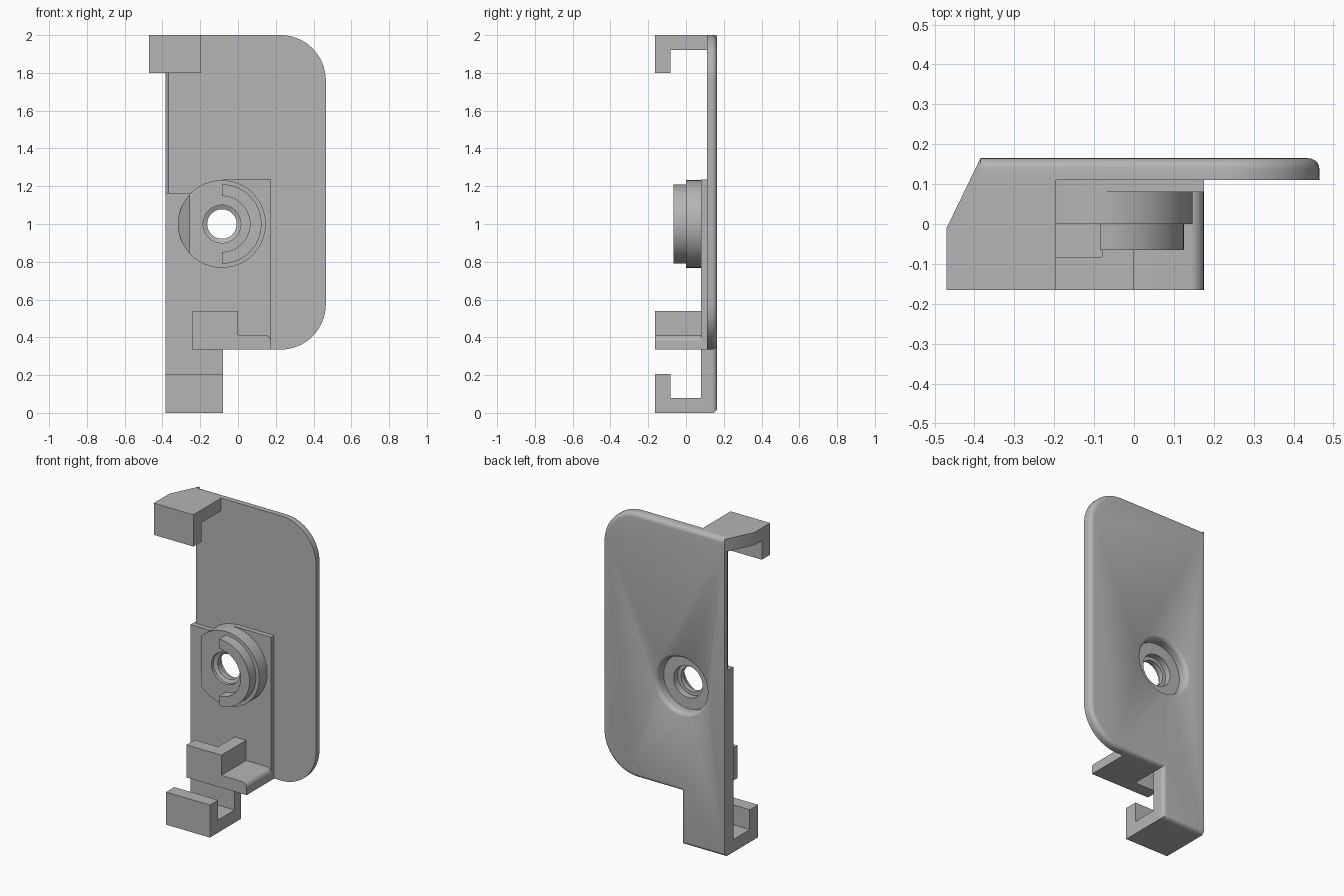
import bpy, bmesh, math
from mathutils import Vector

if "Cube" in bpy.data.objects:
    bpy.data.objects.remove(bpy.data.objects["Cube"], do_unlink=True)

grey = bpy.data.materials.new("plain grey")
grey.use_nodes = True
grey.diffuse_color = (0.46, 0.46, 0.46, 1)
grey.node_tree.nodes["Principled BSDF"].inputs["Base Color"].default_value = grey.diffuse_color

BACK, FRONT, LEFT = 0.165, -0.165, -0.385   # main outer planes
PLATE, PAD = 0.11, 0.08                     # front faces of plate and pad
CX, CZ = -0.085, 1.0                        # boss axis


def finish(name, bm):
    bmesh.ops.recalc_face_normals(bm, faces=bm.faces)
    mesh = bpy.data.meshes.new(name)
    bm.to_mesh(mesh)
    bm.free()
    mesh.materials.append(grey)
    ob = bpy.data.objects.new(name, mesh)
    bpy.context.collection.objects.link(ob)
    return ob


def prism_mesh(pts, axis, lo, hi):
    """Extrude a flat outline along y (outline in x, z) or z (outline in x, y)."""
    bm = bmesh.new()
    place = (lambda a, b: (a, lo, b)) if axis == "y" else (lambda a, b: (a, b, lo))
    face = bm.faces.new([bm.verts.new(place(*p)) for p in pts])
    new = bmesh.ops.extrude_face_region(bm, geom=[face])["geom"]
    step = Vector((0, hi - lo, 0) if axis == "y" else (0, 0, hi - lo))
    bmesh.ops.translate(bm, vec=step, verts=[v for v in new if isinstance(v, bmesh.types.BMVert)])
    bmesh.ops.recalc_face_normals(bm, faces=bm.faces)
    return bm


def prism(name, pts, axis, lo, hi):
    return finish(name, prism_mesh(pts, axis, lo, hi))


def box(name, x0, x1, y0, y1, z0, z1):
    return prism(name, [(x0, y0), (x1, y0), (x1, y1), (x0, y1)], "z", z0, z1)


def arc(cx, cz, r, start, end, n):
    angles = [math.radians(start + (end - start) * i / n) for i in range(n + 1)]
    return [(cx + r * math.cos(a), cz + r * math.sin(a)) for a in angles]


def cut(ob, cutter):
    mod = ob.modifiers.new("cut", "BOOLEAN")
    mod.operation = "DIFFERENCE"
    mod.solver = "EXACT"
    mod.object = cutter
    bpy.context.view_layer.objects.active = ob
    bpy.ops.object.modifier_apply(modifier=mod.name)


# Back plate with lower tab, rounded along its back rim except the left side
outline = [(LEFT, 0), (-0.08, 0), (-0.08, 0.335)]
outline += arc(0.225, 0.575, 0.24, -90, 0, 16) + arc(0.225, 1.76, 0.24, 0, 90, 16)
outline += [(LEFT, 2)]
bm = prism_mesh(outline, "y", PLATE, BACK)
rim = [e for e in bm.edges
       if all(v.co.y > BACK - 0.001 for v in e.verts)
       and not all(v.co.x < LEFT + 0.001 for v in e.verts)]
bmesh.ops.bevel(bm, geom=rim, offset=0.028, segments=5, profile=0.5, affect="EDGES")
plate = finish("back_plate", bm)

# Raised pad on the front of the plate
pad = prism("front_pad", [(LEFT, 0), (-0.08, 0), (-0.08, 0.335), (0.175, 0.335),
                          (0.175, 1.235), (CX, 1.235), (CX, 1.165), (LEFT, 1.165)],
            "y", PAD, PLATE)

# Round boss with a slanted flat on its left
bm = prism_mesh(arc(CX, CZ, 0.232, 0, 360, 64)[:-1], "y", 0, PLATE)
bmesh.ops.bisect_plane(bm, geom=bm.verts[:] + bm.edges[:] + bm.faces[:], dist=1e-5,
                       plane_co=(-0.257, 0, 0), plane_no=(-0.085, -0.063, 0), clear_outer=True)
bmesh.ops.holes_fill(bm, edges=[e for e in bm.edges if e.is_boundary], sides=0)
boss = finish("round_boss", bm)

# Half ring standing on the boss
prism("half_ring", arc(CX, CZ, 0.21, -90, 90, 32) + arc(CX, CZ, 0.148, 90, -90, 32),
      "y", -0.065, 0)

# Stepped screw hole with a softened recess at the back
profile = [(0, 0.2), (0.2, 0.2)]
profile += [(0.2 - 0.03 * math.sin(a), 0.137 + 0.03 * math.cos(a))
            for a in [math.pi / 2 * i / 5 for i in range(6)]]
profile += [(0.17, 0.1), (0.1, 0.1), (0.1, 0.06), (0.078, 0.06),
            (0.078, 0.03), (0.1, 0.02), (0.1, -0.1), (0, -0.1)]
bm = bmesh.new()
verts = [bm.verts.new((CX + r, y, CZ)) for r, y in profile]
edges = [bm.edges.new(pair) for pair in zip(verts, verts[1:])]
bmesh.ops.spin(bm, geom=verts + edges, cent=(CX, 0, CZ), axis=(0, 1, 0),
               angle=math.tau, steps=48)
bmesh.ops.remove_doubles(bm, verts=bm.verts, dist=1e-4)
hole = finish("hole_cutter", bm)
for part in (plate, pad, boss):
    cut(part, hole)

# Chamfer along the free left edge of the plate
edge = prism("edge_cutter", [(-0.365, 0.105), (-0.395, 0.105), (-0.395, 0.155)],
             "z", 1.165, 1.92)
cut(plate, edge)
for cutter in (hole, edge):
    bpy.data.objects.remove(cutter, do_unlink=True)

# Top hook: slanted arm and hanging lip
prism("top_hook_arm", [(-0.47, FRONT), (-0.195, FRONT), (-0.195, PLATE), (LEFT, PLATE),
                       (LEFT, BACK), (-0.47, -0.01)], "z", 1.92, 2)
box("top_hook_lip", -0.47, -0.195, FRONT, -0.083, 1.8, 1.92)

# Bottom hook: floor and upright lip
box("bottom_hook_floor", LEFT, -0.08, FRONT, PAD, 0, 0.08)
box("bottom_hook_lip", LEFT, -0.08, FRONT, -0.083, 0.08, 0.205)

# Middle bracket: front wall, side wall and shelf with a rounded end
box("bracket_front_wall", -0.243, -0.08, FRONT, -0.083, 0.335, 0.54)
box("bracket_side_wall", -0.08, 0, FRONT, PAD, 0.335, 0.54)
prism("bracket_shelf", [(0, 0.335), (0.175, 0.335)] + arc(0.14, 0.378, 0.035, 0, 90, 8)
      + [(0, 0.413)], "y", FRONT, PAD)

# Smooth the round surfaces, keep corners sharp
bpy.ops.object.select_all(action="DESELECT")
for ob in bpy.context.scene.objects:
    if ob.type == "MESH":
        ob.select_set(True)
        bpy.context.view_layer.objects.active = ob
bpy.ops.object.shade_smooth_by_angle(angle=math.radians(30))
